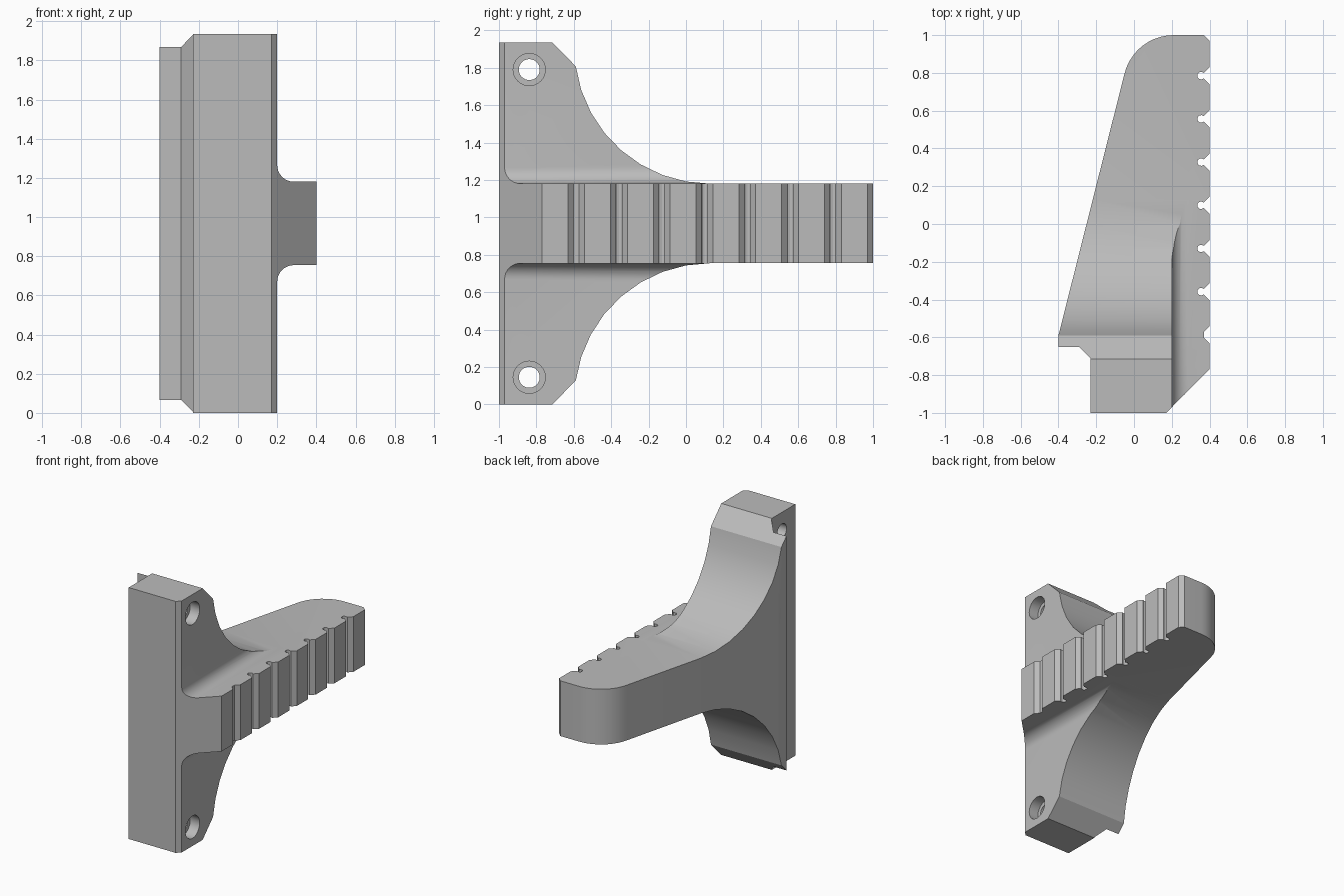
import bpy
import bmesh
from math import cos, sin, radians
from mathutils import Vector

cube = bpy.data.objects.get("Cube")
if cube:
    bpy.data.objects.remove(cube, do_unlink=True)

HEIGHT = 1.935
ARM_LOW, ARM_TOP = 0.755, 1.18
PLATE_X = 0.2      # right face of the mounting plate
EDGE_X = 0.4       # gripping edge of the arm

grey = bpy.data.materials.new("plain grey")
grey.use_nodes = True
COLOUR = (0.5, 0.5, 0.5, 1)
grey.diffuse_color = COLOUR
grey.node_tree.nodes["Principled BSDF"].inputs["Base Color"].default_value = COLOUR


def arc(cx, cy, r, start, end, steps):
    angles = [radians(start + (end - start) * i / steps) for i in range(steps + 1)]
    return [(cx + r * cos(a), cy + r * sin(a)) for a in angles]


def prism(name, points, axis, low, high):
    """Extrude a closed 2D profile along one axis."""
    place = {"x": lambda a, b, t: (t, a, b),
             "y": lambda a, b, t: (a, t, b),
             "z": lambda a, b, t: (a, b, t)}[axis]
    bm = bmesh.new()
    face = bm.faces.new([bm.verts.new(place(a, b, low)) for a, b in points])
    grown = bmesh.ops.extrude_face_region(bm, geom=[face])["geom"]
    shift = Vector(place(0, 0, high - low))
    bmesh.ops.translate(bm, vec=shift,
                        verts=[g for g in grown if isinstance(g, bmesh.types.BMVert)])
    bmesh.ops.recalc_face_normals(bm, faces=bm.faces)
    mesh = bpy.data.meshes.new(name)
    bm.to_mesh(mesh)
    bm.free()
    mesh.materials.append(grey)
    obj = bpy.data.objects.new(name, mesh)
    bpy.context.collection.objects.link(obj)
    return obj


def combine(target, tool, operation):
    """Apply a boolean and discard the tool."""
    mod = target.modifiers.new("cut", "BOOLEAN")
    mod.object, mod.operation, mod.solver = tool, operation, "EXACT"
    bpy.context.view_layer.objects.active = target
    bpy.ops.object.modifier_apply(modifier=mod.name)
    bpy.data.objects.remove(tool, do_unlink=True)


# Plan outline: gripping edge with slots, rounded tip, sloping back, heel step
plan = [(-0.23, -1), (0.17, -1), (EDGE_X, -0.77)]
for i in range(7):
    y = -0.587 + i * 0.2287
    plan += [(EDGE_X, y - 0.045), (0.37, y - 0.015)]
    if i:
        plan += reversed(arc(0.355, y, 0.02, 48, 312, 8))
    plan += [(0.37, y + 0.015), (EDGE_X, y + 0.045)]
plan += [(EDGE_X, 0.97), (0.37, 1)]
plan += arc(0.21, 0.732, 0.268, 90, 166, 10)
plan += [(-0.4, -0.59), (-0.4, -0.65), (-0.29, -0.65), (-0.23, -0.71)]
bracket = prism("bracket", plan, "z", -0.1, HEIGHT + 0.1)

# Side outline: tall plate sweeping into the arm, mirrored top to bottom
upper = [(1.1, ARM_TOP)] + arc(0.13, ARM_TOP + 0.726, 0.726, 270, 187.8, 8)
upper += [(-0.715, HEIGHT), (-1.1, HEIGHT)]
side = upper + [(y, HEIGHT - z) for y, z in reversed(upper)]
combine(bracket, prism("side_shape", side, "x", -0.6, 0.6), "INTERSECT")

# Clear the space above and below the arm beside the plate, with a fillet
R = 0.085
gap = [(PLATE_X, 2.2)] + arc(PLATE_X + R, ARM_TOP + R + 0.0005, R, 180, 270, 8)
gap += [(0.6, ARM_TOP + 0.0005), (0.6, 2.2)]
lower_gap = [(x, HEIGHT - z) for x, z in gap]
for points in (gap, lower_gap):
    combine(bracket, prism("arm_gap", points, "y", -1.2, 1.2), "DIFFERENCE")

# Counterbored screw holes
for z in (0.145, HEIGHT - 0.145):
    for radius, start in ((0.056, -0.6), (0.086, PLATE_X - 0.08)):
        circle = arc(-0.838, z, radius, 0, 360, 32)[:-1]
        combine(bracket, prism("screw_hole", circle, "x", start, 0.39), "DIFFERENCE")

# Smooth the curved surfaces, keeping crisp edges
bpy.ops.object.select_all(action="DESELECT")
bracket.select_set(True)
bpy.context.view_layer.objects.active = bracket
bpy.ops.object.shade_smooth_by_angle(angle=radians(28))
